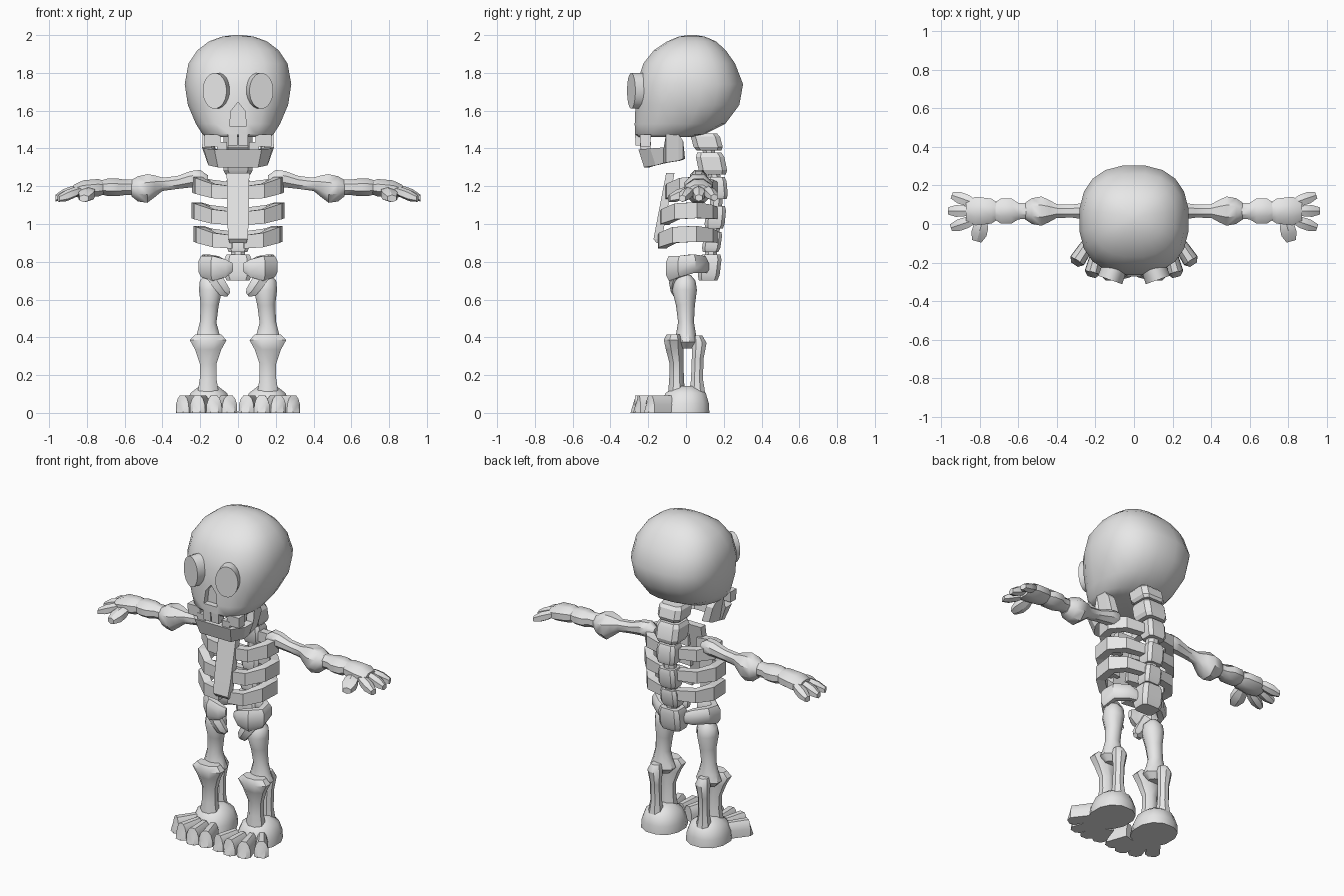
import bpy, bmesh, math
from mathutils import Vector

bone = bpy.data.materials.new("bone_grey")
bone.diffuse_color = (0.8, 0.8, 0.8, 1)
Z, Y = Vector((0, 0, 1)), Vector((0, 1, 0))


def loft(name, rings, mirror=False, angle=40):
    """Skin a list of equal point rings and cap both ends."""
    bm = bmesh.new()
    vs = [[bm.verts.new(p) for p in r] for r in rings]
    n = len(vs[0])
    for a, b in zip(vs, vs[1:]):
        for i in range(n):
            bm.faces.new((a[i], a[(i + 1) % n], b[(i + 1) % n], b[i]))
    bm.faces.new(vs[0])
    bm.faces.new(vs[-1])
    bmesh.ops.recalc_face_normals(bm, faces=bm.faces)
    me = bpy.data.meshes.new(name)
    bm.to_mesh(me)
    bm.free()
    me.materials.append(bone)
    ob = bpy.data.objects.new(name, me)
    bpy.context.collection.objects.link(ob)
    if mirror:
        ob.modifiers.new("Mirror", 'MIRROR')
    shade(ob, angle)
    return ob


def shade(ob, angle):
    bpy.ops.object.select_all(action='DESELECT')
    ob.select_set(True)
    bpy.context.view_layer.objects.active = ob
    if angle:
        bpy.ops.object.shade_smooth_by_angle(angle=math.radians(angle))


def tube(name, stations, n=10, up=Z, p=1.0, mirror=False, angle=40):
    """Loft along stations (x, y, z, half width, half height); p=0 gives a box section."""
    pts = [Vector(s[:3]) for s in stations]
    rings = []
    for i, s in enumerate(stations):
        t = pts[min(i + 1, len(pts) - 1)] - pts[max(i - 1, 0)]
        side = t.cross(up).normalized()
        ring = []
        for k in range(n):
            a = 2 * math.pi * (k + 0.5) / n
            c, d = math.cos(a), math.sin(a)
            c, d = math.copysign(abs(c) ** p, c), math.copysign(abs(d) ** p, d)
            ring.append(pts[i] + side * c * s[3] + up * d * s[4])
        rings.append(ring)
    return loft(name, rings, mirror, angle)


# Skull: z, half width, front y, back y
skull_rows = [(1.46, .165, -.255, .03), (1.475, .19, -.272, .10), (1.53, .225, -.274, .21),
              (1.63, .268, -.27, .285), (1.74, .285, -.264, .305), (1.85, .265, -.228, .262),
              (1.92, .217, -.172, .212), (1.967, .155, -.10, .16), (1.992, .085, -.04, .10),
              (2.0, .025, .01, .05)]
skull = tube("skull", [(0, (f + b) / 2, z, w, (b - f) / 2) for z, w, f, b in skull_rows],
             n=20, up=Y, p=.82, angle=0)

# Nose hollow
nose = [(-.045, 1.52), (.045, 1.52), (.036, 1.6), (0, 1.645), (-.036, 1.6)]
cutter = loft("nose_cutter", [[(x, y, z) for x, z in nose] for y in (-.36, -.235)], angle=0)
cutter.hide_render = True
cut = skull.modifiers.new("Nose", 'BOOLEAN')
cut.operation = 'DIFFERENCE'
cut.object = cutter
shade(skull, 0)
bpy.ops.object.modifier_apply(modifier="Nose")
bpy.data.objects.remove(cutter)
shade(skull, 42)

# Eyes
tube("eye", [(.103, -.23, 1.705, .067, .095), (.124, -.29, 1.705, .067, .095)], n=20, mirror=True)

# Jaw: outer x, outer y, top z, bottom z, inner y shift
half = [(.175, -.015, 1.44, 1.345, 0), (.183, -.04, 1.475, 1.335, 0), (.187, -.105, 1.48, 1.325, 0),
        (.19, -.118, 1.405, 1.322, 0), (.182, -.19, 1.40, 1.31, .02), (.125, -.252, 1.395, 1.30, .05)]
full = half + [(-x, y, a, b, d) for x, y, a, b, d in reversed(half)]
loft("jaw", [[(x, y, a), (x * .85, y + (.03 if d else 0), b),
              (x * .6, y + .01 + d, b), (x * .74, y + d, a)] for x, y, a, b, d in full], angle=0)

# Teeth
for name, x, y, w, z0, z1 in (("upper_side_tooth", .135, -.215, .042, 1.41, 1.475),
                              ("upper_front_tooth", .028, -.24, .025, 1.415, 1.475),
                              ("lower_tooth", .085, -.215, .026, 1.385, 1.435)):
    tube(name, [(x, y, z0, w, .026), (x, y, z1, w, .03)], n=4, up=Y, p=0, mirror=True, angle=0)

# Spine: y, z, half width, half depth, half height, tilt
spine = [(.11, 1.435, .08, .08, .045, -.012), (.135, 1.32, .08, .078, .058, -.012),
         (.165, 1.19, .065, .055, .058, -.005), (.155, 1.035, .06, .055, .06, .006),
         (.138, .905, .06, .05, .053, .008), (.125, .77, .075, .06, .068, .008)]
for y, z, w, d, h, t in spine:
    tube("vertebra", [(0, y + t * k, z + h * k, w * s, d * s)
                      for k, s in ((-1, .85), (-.6, 1), (.6, 1), (1, .85))],
         n=8, up=Y, p=.45, angle=25)
tube("spinal_core", [(0, y, z, .04, .035) for y, z, *_ in spine], n=8, up=Y)

# Breastbone
tube("breastbone", [(0, -.083, 1.27, .06, .022), (0, -.135, 1.0, .056, .022),
                    (0, -.15, .92, .05, .022), (0, -.138, .90, .045, .018)],
     n=4, up=Y, p=0, angle=0)

# Ribs
for z, f, w in ((1.19, -.085, 1.0), (1.055, -.112, 1.02), (.93, -.125, .96)):
    tube("rib", [(.03, f, z - .025, .024, .035), (.13 * w, f + .005, z - .015, .026, .038),
                 (.205 * w, f + .065, z + .012, .027, .042), (.217 * w, .05, z + .018, .027, .042),
                 (.16 * w, .12, z + .01, .026, .036), (.03, .15, z, .022, .03)],
         n=4, p=0, mirror=True, angle=0)

# Hips
tube("hip_wing", [(.05, .105, .77, .02, .03), (.11, .09, .785, .03, .048), (.17, .035, .79, .034, .052),
                  (.178, -.03, .775, .036, .06), (.13, -.075, .765, .036, .07),
                  (.065, -.08, .765, .028, .05), (.03, -.072, .77, .012, .025)],
     n=8, p=.75, mirror=True)
tube("hip_hook", [(.14, -.045, .75, .05, .03), (.105, -.06, .69, .042, .03),
                  (.07, -.055, .64, .036, .025), (.05, -.045, .625, .015, .018)],
     n=6, up=Y, mirror=True)

# Arms
ay = .067
tube("upper_arm", [(x, ay, z, r, r) for x, z, r in (
    (.16, 1.235, .025), (.2, 1.24, .05), (.25, 1.237, .047), (.32, 1.22, .037), (.4, 1.21, .038),
    (.44, 1.2, .062), (.48, 1.188, .082), (.53, 1.186, .072), (.565, 1.19, .046))], n=8, mirror=True)
tube("forearm", [(x, ay, 1.194, r, q) for x, r, q in (
    (.54, .045, .045), (.6, .046, .044), (.635, .07, .05), (.69, .07, .05),
    (.73, .043, .038))], n=8, mirror=True)

# Hands
tube("palm", [(.70, ay, 1.193, .042, .036), (.74, ay, 1.192, .07, .05), (.82, ay, 1.185, .08, .05),
              (.87, ay, 1.175, .06, .034)], n=8, mirror=True)


def digit(name, a, b, w, h):
    a, b = Vector(a), Vector(b)
    tube(name, [(*a.lerp(b, t), w * s, h * s) for t, s in
                ((0, .6), (.3, .95), (.65, 1), (1, .6))], n=6, p=.8, mirror=True, angle=30)


digit("finger", (.83, .11, 1.185), (.945, .15, 1.14), .034, .03)
digit("finger", (.85, .067, 1.185), (.965, .068, 1.138), .034, .03)
digit("finger", (.83, .02, 1.18), (.95, -.02, 1.135), .034, .03)
digit("thumb", (.785, .02, 1.175), (.815, -.09, 1.135), .046, .032)

# Legs
lx = .158
tube("thigh", [(x, y, z, r, q) for x, y, z, r, q in (
    (.145, -.005, .73, .03, .03), (.145, -.005, .70, .06, .055), (.146, -.008, .65, .064, .066),
    (.15, -.003, .57, .05, .05), (lx, 0, .48, .046, .042), (lx, 0, .42, .062, .052),
    (lx, 0, .375, .08, .058), (lx, 0, .34, .045, .032))], n=10, up=Y, mirror=True)
tube("shin", [(lx, y, z, r, q) for y, z, r, q in (
    (-.062, .415, .075, .045), (-.065, .385, .105, .057), (-.06, .335, .075, .05),
    (-.05, .26, .048, .04), (-.05, .18, .048, .042), (-.05, .11, .06, .048))],
     n=8, up=Y, mirror=True)
tube("rear_shin", [(.165, y, z, r, q) for y, z, r, q in (
    (.06, .41, .03, .028), (.07, .37, .045, .042), (.062, .29, .034, .034),
    (.058, .18, .034, .034), (.06, .1, .046, .046))], n=8, up=Y, mirror=True)

# Feet
tube("foot", [(.155, y, z, r, q) for y, z, r, q in (
    (-.01, 0, .125, .138), (-.005, .05, .122, .13), (-.002, .105, .1, .11),
    (0, .142, .05, .05))], n=12, up=Y, p=.9, mirror=True)
for a, b in (((.215, -.07), (.278, -.165)), ((.175, -.10), (.207, -.222)),
             ((.135, -.10), (.128, -.238)), ((.09, -.09), (.052, -.228))):
    d = (Vector(b) - Vector(a)).normalized() * .05
    section = ((0, .042), (.045, .04), (.075, .03), (.092, .016))
    loft("toe", [[(b[0] + d.x * u - d.y * v * w / .05, b[1] + d.y * u + d.x * v * w / .05, z)
                  for u, v in ((-2, -.8), (.6, -1), (1.1 - 6 * z, -.5),
                               (1.1 - 6 * z, .5), (.6, 1), (-2, .8))] for z, w in section],
         mirror=True, angle=30)
